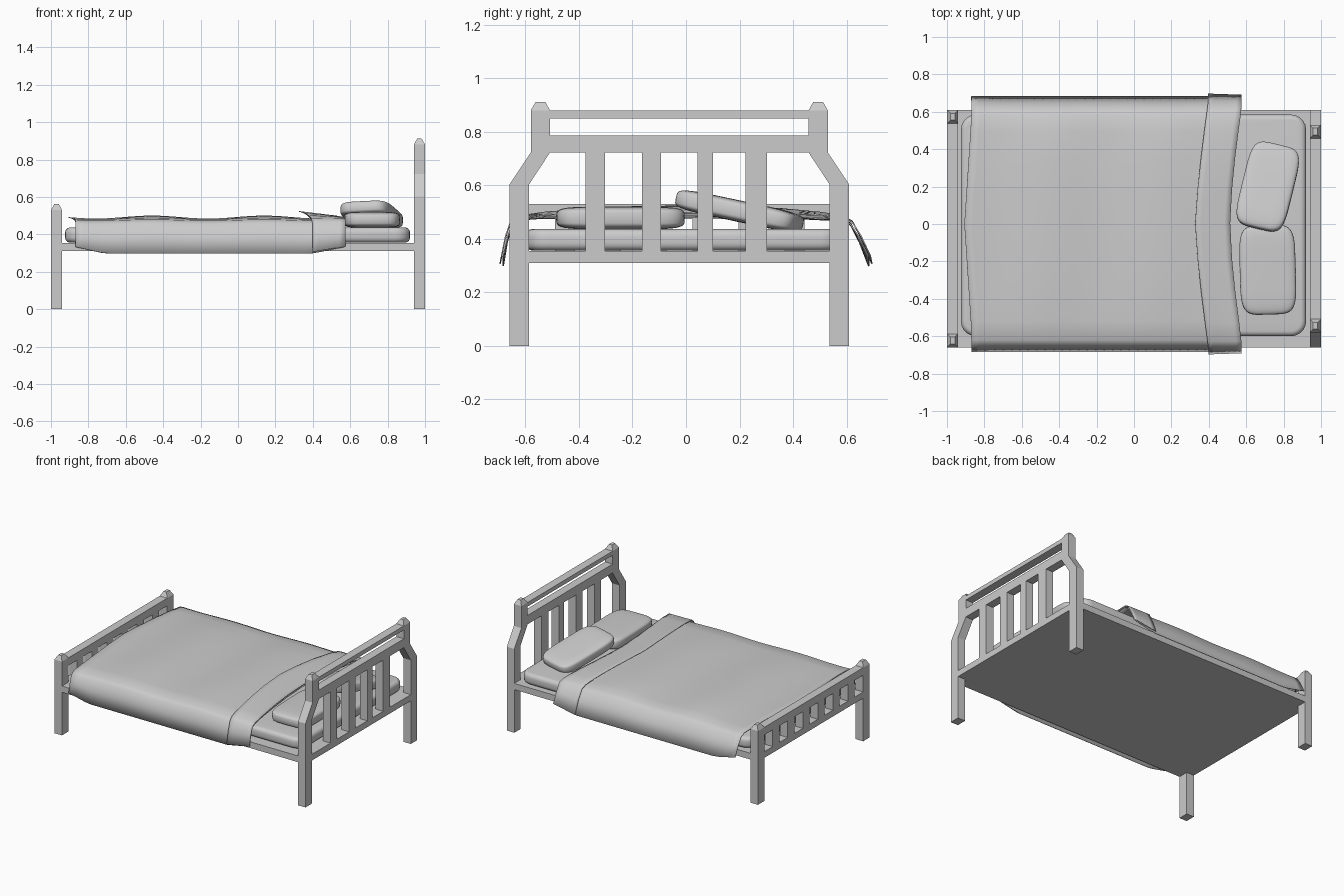
import bpy, bmesh, math
from mathutils import Matrix, Vector

if "Cube" in bpy.data.objects:
    bpy.data.objects.remove(bpy.data.objects["Cube"], do_unlink=True)

grey = bpy.data.materials.new("plain grey")
grey.use_nodes = True
grey.diffuse_color = (0.6, 0.6, 0.6, 1)
grey.node_tree.nodes["Principled BSDF"].inputs["Base Color"].default_value = (0.6, 0.6, 0.6, 1)

MID_Y = -0.025  # centre line of the frame


def finish(name, bm, smooth=None):
    bmesh.ops.recalc_face_normals(bm, faces=bm.faces)
    mesh = bpy.data.meshes.new(name)
    bm.to_mesh(mesh)
    bm.free()
    mesh.materials.append(grey)
    ob = bpy.data.objects.new(name, mesh)
    bpy.context.collection.objects.link(ob)
    if smooth:
        bpy.ops.object.select_all(action='DESELECT')
        ob.select_set(True)
        bpy.context.view_layer.objects.active = ob
        bpy.ops.object.shade_smooth_by_angle(angle=math.radians(smooth))
    return ob


def box_mesh(x, y, z):
    bm = bmesh.new()
    bmesh.ops.create_cube(bm, size=1)
    for v in bm.verts:
        v.co = [lo + (c + 0.5) * (hi - lo) for c, (lo, hi) in zip(v.co, (x, y, z))]
    return bm


def box(name, x, y, z):
    return finish(name, box_mesh(x, y, z))


def prism(name, outline, x0, x1):
    bm = bmesh.new()
    face = bm.faces.new([bm.verts.new((x0, y, z)) for y, z in outline])
    out = bmesh.ops.extrude_face_region(bm, geom=[face])
    for v in out["geom"]:
        if isinstance(v, bmesh.types.BMVert):
            v.co.x = x1
    return finish(name, bm)


def cap(name, x, y, z, inset=0.018):
    # post finial: box tapered towards its top
    bm = box_mesh(x, y, z)
    for v in bm.verts:
        if v.co.z > sum(z) / 2:
            v.co.x += inset if v.co.x < sum(x) / 2 else -inset
            v.co.y += inset if v.co.y < sum(y) / 2 else -inset
    return finish(name, bm)


def pillow(name, size, place, e=0.42):
    bm = bmesh.new()
    bmesh.ops.create_uvsphere(bm, u_segments=40, v_segments=20, radius=1)
    power = lambda c: math.copysign(abs(c) ** e, c)
    for v in bm.verts:
        r = math.hypot(v.co.x, v.co.y)
        if r < 1e-4:
            v.co = (0, 0, power(v.co.z))
        else:
            v.co = (power(r) * power(v.co.x / r), power(r) * power(v.co.y / r), power(v.co.z))
        v.co = Vector([c * s / 2 for c, s in zip(v.co, size)])
    bm.transform(place)
    return finish(name, bm, 50)


def sheet(name, rows):
    # thin cloth lofted through rows of points
    bm = bmesh.new()
    grid = [[bm.verts.new(p) for p in row] for row in rows]
    for a, b in zip(grid, grid[1:]):
        for i in range(len(a) - 1):
            bm.faces.new((a[i], a[i + 1], b[i + 1], b[i]))
    ob = finish(name, bm, 45)
    mod = ob.modifiers.new("thickness", 'SOLIDIFY')
    mod.thickness = 0.005
    mod.offset = 0
    return ob


# Frame: platform, headboard and footboard
box("bed_platform", (-1, 1), (-0.66, 0.61), (0.31, 0.355))
HEAD, FOOT = (0.94, 1.0), (-1.0, -0.94)
post = [(0.635, 0), (0.635, 0.603), (0.555, 0.723), (0.555, 0.88),
        (0.483, 0.88), (0.483, 0.723), (0.562, 0.603), (0.562, 0)]
for side, label in ((-1, "right"), (1, "left")):
    prism("head_post_" + label, [(MID_Y + side * y, z) for y, z in post], *HEAD)
    ys = sorted((MID_Y + side * 0.483, MID_Y + side * 0.555))
    cap("head_cap_" + label, HEAD, ys, (0.88, 0.912))
    ys = sorted((MID_Y + side * 0.562, MID_Y + side * 0.635))
    box("foot_post_" + label, FOOT, ys, (0, 0.53))
    cap("foot_cap_" + label, FOOT, ys, (0.53, 0.562))

box("head_top_rail", HEAD, (-0.51, 0.46), (0.85, 0.88))
box("head_middle_rail", HEAD, (-0.51, 0.46), (0.723, 0.787))
for i, (a, b) in enumerate(((-0.376, -0.302), (-0.164, -0.093), (0.043, 0.1), (0.223, 0.302))):
    box(f"head_slat_{i + 1}", HEAD, (a, b), (0.355, 0.723))
box("foot_rail", FOOT, (-0.59, 0.54), (0.475, 0.53))
for i in range(6):
    y = -0.587 + 0.097 + i * 0.1715
    box(f"foot_slat_{i + 1}", FOOT, (y, y + 0.075), (0.355, 0.475))

# Mattress with round corners and soft edges
bm = box_mesh((-0.925, 0.92), (-0.6, 0.585), (0.356, 0.437))
upright = [e for e in bm.edges if abs(e.verts[0].co.z - e.verts[1].co.z) > 0.01]
bmesh.ops.bevel(bm, geom=upright, offset=0.08, segments=5, profile=0.5, affect='EDGES')
rim = [e for e in bm.edges if abs(e.verts[0].co.z - e.verts[1].co.z) < 0.01]
bmesh.ops.bevel(bm, geom=rim, offset=0.028, segments=4, profile=0.5, affect='EDGES')
finish("mattress", bm, 50)

# Pillows: one flat, one leaning on it
turn = lambda deg, axis: Matrix.Rotation(math.radians(deg), 4, axis)
pillow("right_pillow", (0.3, 0.48, 0.085),
       Matrix.Translation((0.715, -0.245, 0.478)) @ turn(1.5, 'Z'))
pillow("left_pillow", (0.275, 0.47, 0.08),
       Matrix.Translation((0.715, 0.2, 0.503)) @ turn(-12, 'X') @ turn(-13.5, 'Z'))

# Blanket: cross-section from the right hem over the top to the left hem
SECTION = [(-0.683, 0.298), (-0.668, 0.39), (-0.65, 0.455), (-0.62, 0.474), (-0.52, 0.482),
           (-0.35, 0.487), (-0.18, 0.49), (0, 0.49), (0.18, 0.49), (0.35, 0.487),
           (0.5, 0.48), (0.58, 0.471), (0.615, 0.455), (0.648, 0.39), (0.683, 0.298)]


def head_edge(y):
    return 0.51 + 0.06 * min(1, abs(y) / 0.6) ** 1.5


rows = []
STEPS = 32
for i in range(STEPS + 1):
    t = i / STEPS
    row = []
    for y, z in SECTION:
        start = -0.907 + 0.037 * min(1, abs(y) / 0.56)
        x = start + t * (head_edge(y) - start)
        hang = max(0, (0.455 - z) / 0.157)
        lift = max(0, 1 - t / 0.11, (t - 0.88) / 0.12)
        wave = 0.008 * math.cos((x - 0.14) * math.tau / 0.6) * (1 - hang)
        if abs(y) > 0.5:
            wave *= 0.4
        row.append((x, y, z + wave + 0.035 * lift * hang))
    rows.append(row)
sheet("blanket", rows)

# Turned-back band at the head end, its free edge lifted
rows = []
for i in range(7):
    t = i / 6
    row = []
    for y, z in SECTION:
        start = 0.327 + 0.07 * min(1, abs(y) / 0.65) ** 1.3
        hang = max(0, (0.455 - z) / 0.157)
        middle = 1 - min(1, abs(y) / 0.66) ** 2
        rise = 0.008 + (1 - t) * 0.024 * middle
        x = start + t * (head_edge(y) + 0.004 - start)
        row.append((x, y + math.copysign(0.006 + 0.006 * (1 - t) * hang, y),
                    z + rise + 0.03 * t * hang))
    rows.append(row)
sheet("blanket_fold", rows)
